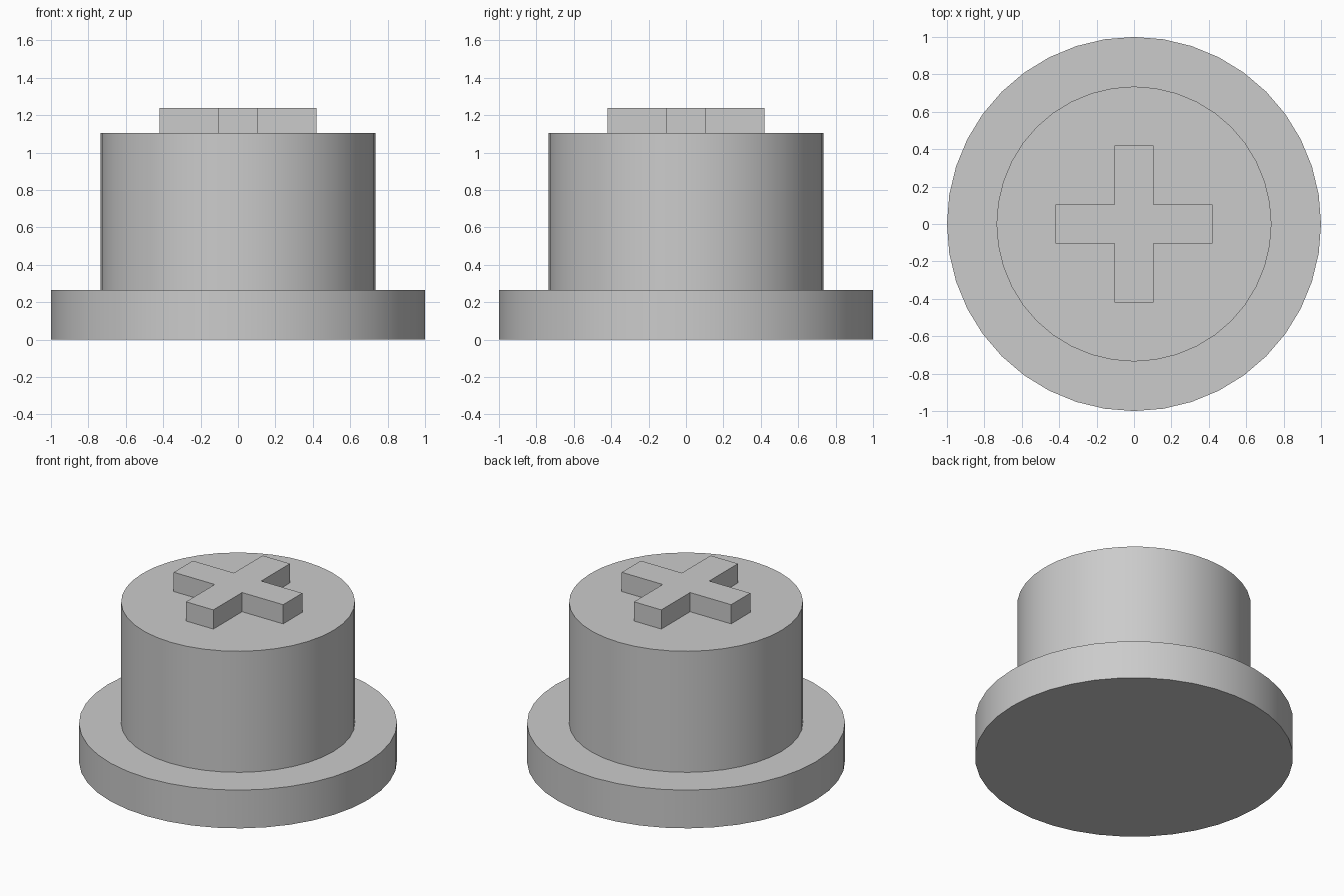
import bpy
import bmesh
import math

cube = bpy.data.objects.get("Cube")
if cube:
    bpy.data.objects.remove(cube, do_unlink=True)

# Single grey material
grey = bpy.data.materials.new("plain_grey")
grey.use_nodes = True
colour = (0.6, 0.6, 0.6, 1)
grey.diffuse_color = colour
grey.node_tree.nodes["Principled BSDF"].inputs["Base Color"].default_value = colour

SIDES = 40
BASE_TOP, BODY_TOP, CROSS_TOP = 0.265, 1.105, 1.238


def prism(name, outline, bottom, top):
    """Extrude a flat outline upwards into a closed solid."""
    bm = bmesh.new()
    face = bm.faces.new([bm.verts.new((x, y, bottom)) for x, y in outline])
    extruded = bmesh.ops.extrude_face_region(bm, geom=[face], use_keep_orig=True)
    verts = [g for g in extruded["geom"] if isinstance(g, bmesh.types.BMVert)]
    bmesh.ops.translate(bm, verts=verts, vec=(0, 0, top - bottom))
    bmesh.ops.recalc_face_normals(bm, faces=bm.faces)
    mesh = bpy.data.meshes.new(name)
    bm.to_mesh(mesh)
    bm.free()
    mesh.materials.append(grey)
    obj = bpy.data.objects.new(name, mesh)
    bpy.context.collection.objects.link(obj)
    return obj


def circle(radius):
    step = math.tau / SIDES
    return [(radius * math.cos(i * step), radius * math.sin(i * step)) for i in range(SIDES)]


def cross(reach, half):
    # One arm corner trio, turned a quarter at a time
    points, arm = [], [(reach, -half), (reach, half), (half, half)]
    for _ in range(4):
        points += arm
        arm = [(-y, x) for x, y in arm]
    return points


# Wide flange, round body and raised cross
parts = [
    prism("base_flange", circle(1.0), 0, BASE_TOP),
    prism("round_body", circle(0.735), BASE_TOP, BODY_TOP),
    prism("top_cross", cross(0.42, 0.105), BODY_TOP, CROSS_TOP),
]

# Smooth curved walls, crisp rims
bpy.ops.object.select_all(action="DESELECT")
for part in parts:
    part.select_set(True)
bpy.context.view_layer.objects.active = parts[0]
bpy.ops.object.shade_smooth_by_angle(angle=math.radians(30))
